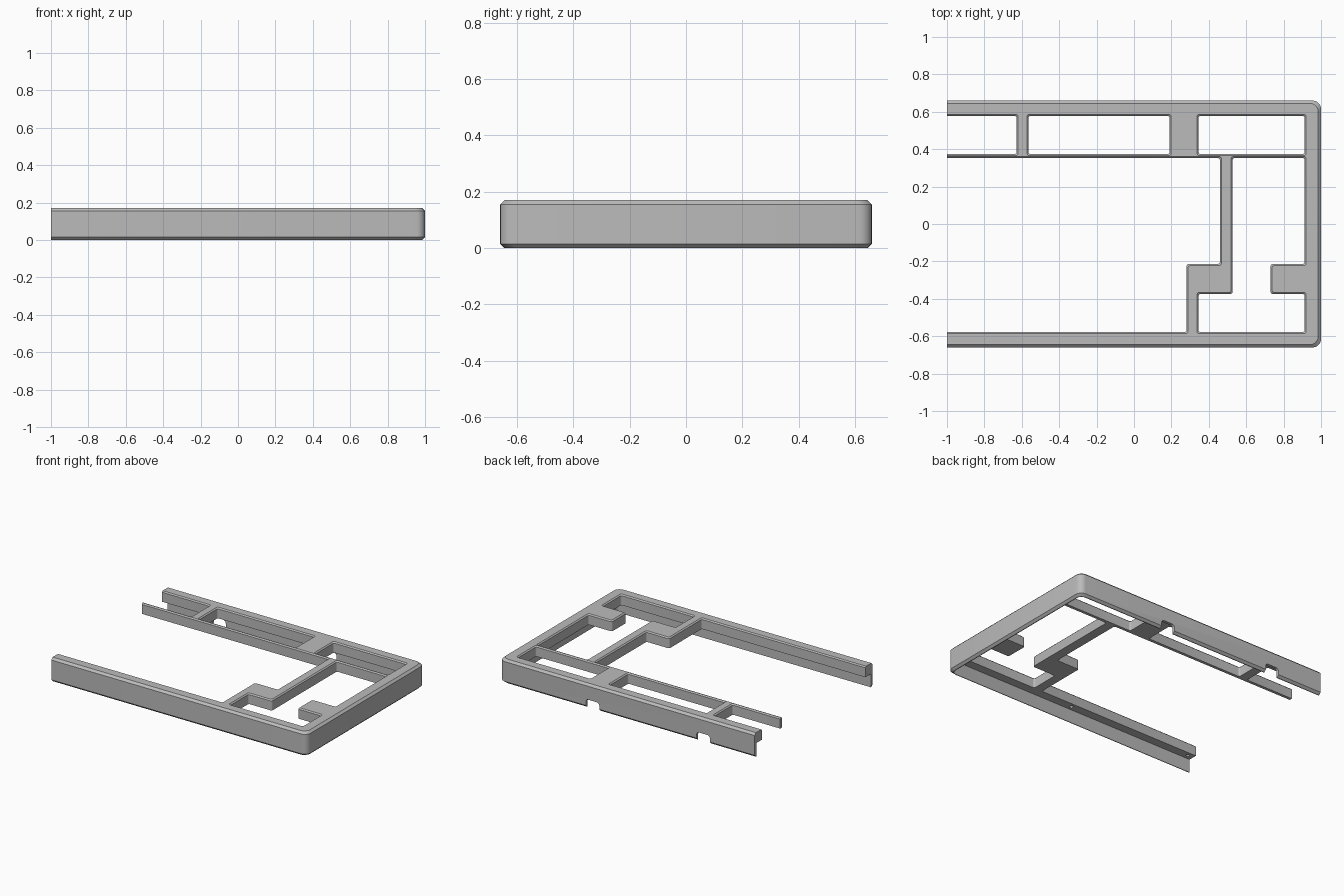
import bpy, bmesh, math
from mathutils import Vector, Matrix

if "Cube" in bpy.data.objects:
    bpy.data.objects.remove(bpy.data.objects["Cube"])

TOP, PLATE_Z, HALF_Y, WALL = 0.17, 0.095, 0.66, 0.02


def rounded(corners, r, off=0.0, seg=5):
    """Counter-clockwise outline, grown by off, with every corner rounded."""
    n, pts = len(corners), []
    c = [Vector(p) for p in corners]
    for i in range(n):
        a = (c[i] - c[i - 1]).normalized()
        b = (c[(i + 1) % n] - c[i]).normalized()
        p = c[i] + off * (Vector((a.y, -a.x)) + Vector((b.y, -b.x)))
        centre = p - a * r + b * r
        for k in range(seg + 1):
            t = k / seg * math.pi / 2
            pts.append(centre + a * r * math.sin(t) - b * r * math.cos(t))
    return pts


def loft(name, corners, r, layers):
    """Stack the outline at each (height, offset) and cap both ends."""
    bm = bmesh.new()
    rings = [[bm.verts.new((p.x, p.y, z)) for p in rounded(corners, r, off)]
             for z, off in layers]
    n = len(rings[0])
    for lo, hi in zip(rings, rings[1:]):
        for i in range(n):
            j = (i + 1) % n
            bm.faces.new((lo[i], lo[j], hi[j], hi[i]))
    bm.faces.new(rings[0][::-1])
    bm.faces.new(rings[-1])
    bmesh.ops.recalc_face_normals(bm, faces=bm.faces)
    me = bpy.data.meshes.new(name)
    bm.to_mesh(me)
    bm.free()
    ob = bpy.data.objects.new(name, me)
    bpy.context.collection.objects.link(ob)
    return ob


def rect(x0, x1, y0, y1):
    return [(x0, y0), (x1, y0), (x1, y1), (x0, y1)]


# outer shell with chamfered rims, running past the open end
frame = loft("case_frame", rect(-1.2, 1, -HALF_Y, HALF_Y), 0.045,
             [(0, -0.015), (0.015, 0), (TOP - 0.015, 0), (TOP, -0.015)])

# hollow underside
cutters = [loft("underside_cutter", rect(-1.3, 1 - WALL, -HALF_Y + WALL, HALF_Y - WALL),
                0.03, [(-0.1, 0), (PLATE_Z, 0)])]

# openings through the top plate
openings = [
    rect(-1.3, -0.628, 0.374, 0.578),
    rect(-0.564, 0.19, 0.374, 0.578),
    rect(0.345, 0.912, 0.374, 0.578),
    [(-1.3, -0.578), (0.281, -0.578), (0.281, -0.214), (0.459, -0.214),
     (0.459, 0.353), (-1.3, 0.353)],
    [(0.345, -0.578), (0.912, -0.578), (0.912, -0.374), (0.73, -0.374),
     (0.73, -0.214), (0.912, -0.214), (0.912, 0.353), (0.527, 0.353),
     (0.527, -0.374), (0.345, -0.374)],
]
for corners in openings:
    cutters.append(loft("opening_cutter", corners, 0.012,
                        [(-0.1, 0), (TOP - 0.008, 0), (TOP, 0.008), (TOP + 0.1, 0.008)]))

# cable notches in the back wall
for x in (0.27, -0.597):
    notch = loft("notch_cutter", rect(x - 0.053, x + 0.053, -0.1, 0.06), 0.02,
                 [(-0.72, 0), (-0.62, 0)])
    notch.data.transform(Matrix.Rotation(math.pi / 2, 4, 'X'))
    cutters.append(notch)

# small blind screw holes under the front rail
for x in (-0.96, 0.01):
    cutters.append(loft("screw_hole_cutter", rect(x - 0.012, x + 0.012, -0.622, -0.598),
                        0.0119, [(0.05, 0), (0.14, 0)]))

# flat open end
cutters.append(loft("end_cutter", rect(-1.5, -1, -1, 1), 0.01, [(-0.5, 0), (0.5, 0)]))

for c in cutters:
    mod = frame.modifiers.new(c.name, 'BOOLEAN')
    mod.operation, mod.solver, mod.object = 'DIFFERENCE', 'EXACT', c

bpy.context.view_layer.objects.active = frame
frame.select_set(True)
for mod in list(frame.modifiers):
    bpy.ops.object.modifier_apply(modifier=mod.name)
for c in cutters:
    bpy.data.objects.remove(c)

grey = bpy.data.materials.new("plain_grey")
grey.diffuse_color = (0.5, 0.5, 0.5, 1)
grey.use_nodes = True
grey.node_tree.nodes["Principled BSDF"].inputs["Base Color"].default_value = grey.diffuse_color
frame.data.materials.clear()
frame.data.materials.append(grey)
for p in frame.data.polygons:
    p.material_index = 0
bpy.ops.object.shade_smooth_by_angle(angle=math.radians(30))
